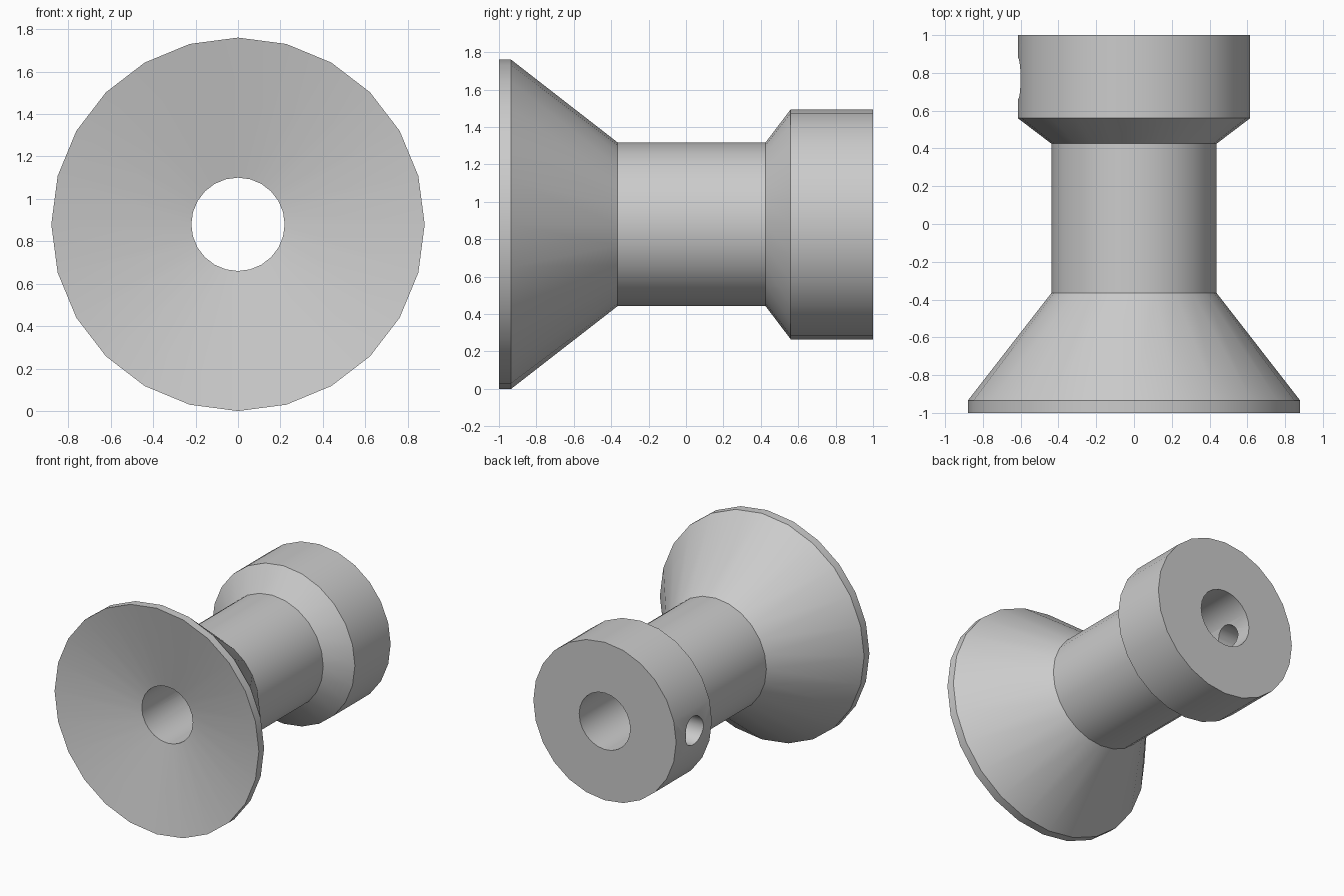
import bpy
import bmesh
from math import radians
from mathutils import Vector, Matrix

cube = bpy.data.objects.get("Cube")
if cube:
    bpy.data.objects.remove(cube, do_unlink=True)

AXIS_Z = 0.88
SIDES = 24

grey = bpy.data.materials.new("plain grey")
grey.use_nodes = True
colour = (0.6, 0.6, 0.6, 1)
grey.diffuse_color = colour
grey.node_tree.nodes["Principled BSDF"].inputs["Base Color"].default_value = colour


def add_object(name, bm):
    bmesh.ops.recalc_face_normals(bm, faces=bm.faces)
    mesh = bpy.data.meshes.new(name)
    bm.to_mesh(mesh)
    bm.free()
    mesh.materials.append(grey)
    obj = bpy.data.objects.new(name, mesh)
    bpy.context.collection.objects.link(obj)
    return obj


# Closed section as (radius, y): dished flange, neck, collar, straight bore
profile = [(0.22, -0.87), (0.88, -1), (0.88, -0.935), (0.437, -0.365),
           (0.437, 0.425), (0.615, 0.56), (0.615, 1), (0.22, 1)]
bm = bmesh.new()
verts = [bm.verts.new((0, y, AXIS_Z + r)) for r, y in profile]
edges = [bm.edges.new((a, b)) for a, b in zip(verts, verts[1:] + verts[:1])]
bmesh.ops.spin(bm, geom=verts + edges, cent=(0, 0, AXIS_Z), axis=(0, 1, 0),
               angle=radians(360), steps=SIDES, use_merge=True)
bmesh.ops.remove_doubles(bm, verts=bm.verts, dist=0.0001)
body = add_object("flanged_spool", bm)

# Set screw hole through one wall of the collar
bm = bmesh.new()
bmesh.ops.create_cone(bm, cap_ends=True, segments=SIDES, radius1=0.11, radius2=0.11,
                      depth=0.7, matrix=Matrix.Translation(Vector((-0.4, 0.77, AXIS_Z)))
                      @ Matrix.Rotation(radians(90), 4, "Y"))
cutter = add_object("screw_hole_cutter", bm)
cutter.hide_render = True

cut = body.modifiers.new("screw hole", "BOOLEAN")
cut.operation = "DIFFERENCE"
cut.solver = "EXACT"
cut.object = cutter
bpy.ops.object.select_all(action="DESELECT")
body.select_set(True)
bpy.context.view_layer.objects.active = body
bpy.ops.object.modifier_apply(modifier=cut.name)
bpy.data.objects.remove(cutter, do_unlink=True)
bpy.ops.object.shade_smooth_by_angle(angle=radians(30))
